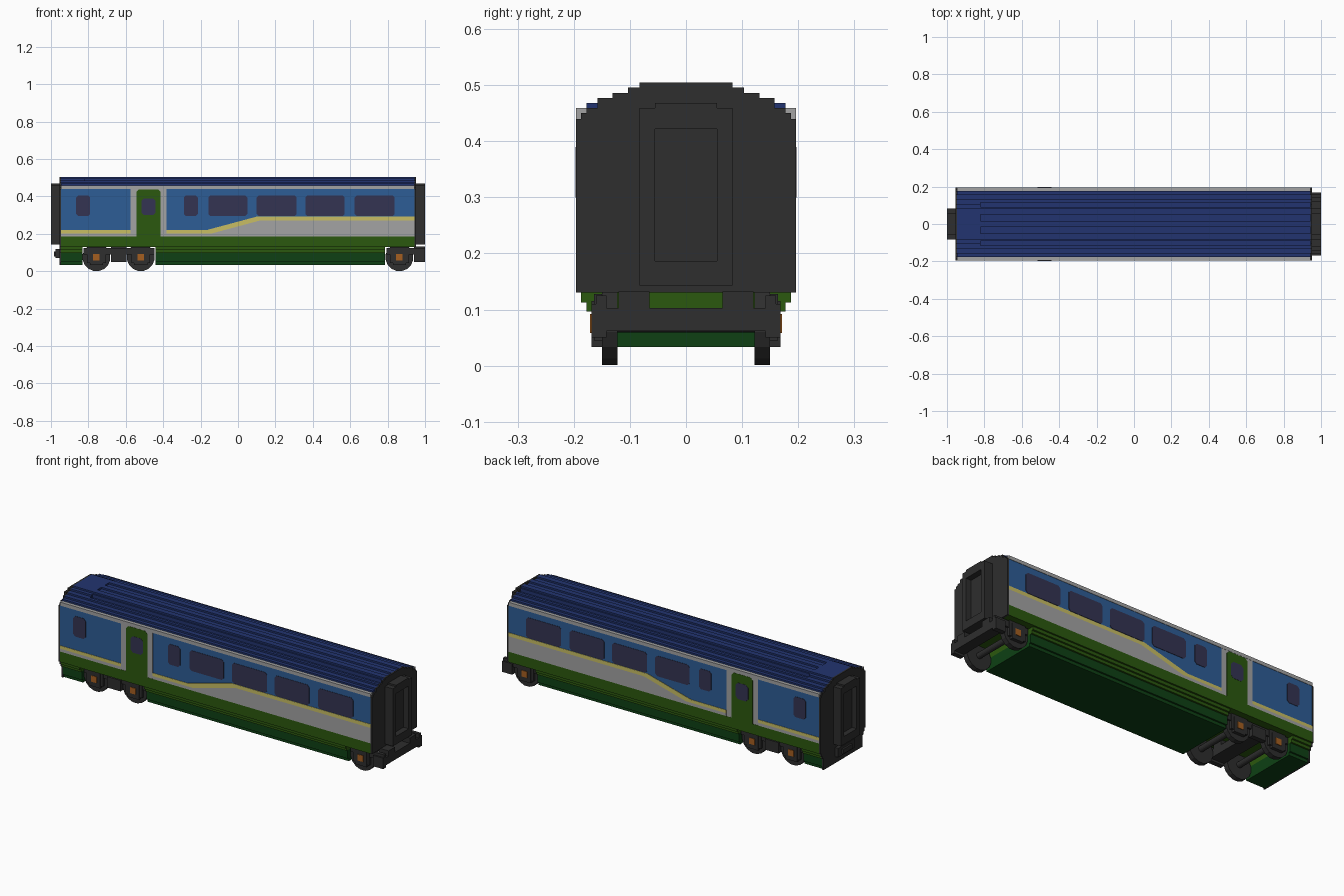
import bpy, bmesh, math
from mathutils import Matrix

cube = bpy.data.objects.get("Cube")
if cube:
    bpy.data.objects.remove(cube, do_unlink=True)


def material(name, r, g, b):
    lin = [((c / 255 + 0.055) / 1.055) ** 2.4 for c in (r, g, b)]
    m = bpy.data.materials.new(name)
    m.use_nodes = True
    m.diffuse_color = (*lin, 1)
    m.node_tree.nodes["Principled BSDF"].inputs["Base Color"].default_value = (*lin, 1)
    return m


BLUE = material("side blue", 45, 93, 150)
NAVY = material("roof navy", 34, 52, 112)
GREEN = material("door green", 43, 88, 14)
DARK_GREEN = material("skirt dark green", 14, 64, 20)
YELLOW = material("stripe yellow", 200, 190, 100)
GREY = material("light grey", 163, 163, 163)
GLASS = material("window glass", 52, 52, 82)
DARK = material("charcoal", 46, 46, 46)
ORANGE = material("axle orange", 165, 95, 32)


def finish(name, bm, mat):
    bmesh.ops.recalc_face_normals(bm, faces=bm.faces)
    me = bpy.data.meshes.new(name)
    bm.to_mesh(me)
    bm.free()
    me.materials.append(mat)
    ob = bpy.data.objects.new(name, me)
    bpy.context.collection.objects.link(ob)
    return ob


def extrude_outline(bm, pts, shift):
    face = bm.faces.new([bm.verts.new(p) for p in pts])
    new = bmesh.ops.extrude_face_region(bm, geom=[face], use_keep_orig=True)
    verts = [g for g in new["geom"] if isinstance(g, bmesh.types.BMVert)]
    bmesh.ops.translate(bm, verts=verts, vec=shift)


def boxes(name, mat, *spans):
    """One object from boxes given as (x0, x1, y0, y1, z0, z1)."""
    bm = bmesh.new()
    for x0, x1, y0, y1, z0, z1 in spans:
        extrude_outline(bm, [(x0, y0, z0), (x1, y0, z0), (x1, y1, z0), (x0, y1, z0)], (0, 0, z1 - z0))
    return finish(name, bm, mat)


def both(*spans):
    """Repeat boxes on the other side of the car."""
    return [s for a in spans for s in (a, (a[0], a[1], -a[3], -a[2], a[4], a[5]))]


def section(name, mat, half, x0, x1):
    """Extrude a mirrored cross-section, given as (y, z) from bottom to top."""
    pts = half + [(-y, z) for y, z in reversed(half)]
    bm = bmesh.new()
    extrude_outline(bm, [(x0, y, z) for y, z in pts], (x1 - x0, 0, 0))
    return finish(name, bm, mat)


def steps(levels):
    """Stepped half profile from (half width, z0, z1) levels."""
    return [p for w, a, b in levels for p in ((w, a), (w, b))]


def plates(name, mat, outlines, y):
    """Thin (x, z) panels on both sides, with the outer face at y."""
    bm = bmesh.new()
    for pts in outlines:
        for s in (1, -1):
            extrude_outline(bm, [(x, s * y, z) for x, z in pts], (0, -s * 0.006, 0))
    return finish(name, bm, mat)


def rect(x0, x1, z0, z1, c=0.0, low=True):
    """Rectangle with cut corners."""
    if not c:
        return [(x0, z0), (x1, z0), (x1, z1), (x0, z1)]
    top = [(x1, z1 - c), (x1 - c, z1), (x0 + c, z1), (x0, z1 - c)]
    if not low:
        return [(x0, z0), (x1, z0)] + top
    return [(x0, z0 + c), (x0 + c, z0), (x1 - c, z0), (x1, z0 + c)] + top


# Body shell
L, R = -0.946, 0.943
boxes("body_lower", GREEN, (L, R, -0.196, 0.196, 0.13, 0.187))
boxes("body_upper", BLUE, (L, R, -0.194, 0.194, 0.187, 0.44))
boxes("gutter_band", GREY, (L, R, -0.196, 0.196, 0.44, 0.459))

# Roof, plain at the door end and ribbed along the rest
ROOF = steps([(0.177, 0.459, 0.468), (0.158, 0.468, 0.477), (0.131, 0.477, 0.486),
              (0.103, 0.486, 0.496), (0.083, 0.496, 0.505)])
RIBBED = ROOF[:5] + [(0.131, 0.486), (0.115, 0.486), (0.115, 0.477), (0.092, 0.477), (0.092, 0.496),
                     (0.083, 0.496), (0.083, 0.505), (0.052, 0.505), (0.052, 0.496),
                     (0.015, 0.496), (0.015, 0.505)]
section("roof_plain", NAVY, ROOF, L, -0.82)
section("roof_ribbed", NAVY, RIBBED, -0.82, R)

# End walls
UPPER = [(0.196, 0.13, 0.44), (0.187, 0.44, 0.45), (0.177, 0.45, 0.459), (0.158, 0.459, 0.477),
         (0.131, 0.477, 0.486), (0.103, 0.486, 0.496), (0.083, 0.496, 0.505)]
LOWER = [(0.168, 0.033, 0.097), (0.177, 0.097, 0.113), (0.187, 0.113, 0.13)]
section("end_wall_bogie", DARK, steps(UPPER), R, 0.952)
section("end_wall_skirted", DARK, steps(LOWER + UPPER), -0.955, L)

# Stepped skirts under the floor
for name, x0, x1 in (("end", L, -0.832), ("main", -0.44, 0.785)):
    section(name + "_skirt_top", GREEN, steps(LOWER[1:]), x0, x1)
    section(name + "_skirt", DARK_GREEN, steps([(0.159, 0.033, 0.05), (0.168, 0.05, 0.097)]), x0, x1)

# Livery: grey lower panel and yellow stripe that rises past the door
plates("grey_panel", GREY, [
    rect(L, -0.575, 0.187, 0.203),
    [(-0.382, 0.187), (R, 0.187), (R, 0.272), (0.12, 0.272), (-0.136, 0.203), (-0.382, 0.203)]], 0.196)
plates("yellow_stripe", YELLOW, [
    rect(L, -0.575, 0.203, 0.22),
    [(-0.382, 0.203), (-0.136, 0.203), (0.12, 0.272), (R, 0.272),
     (R, 0.292), (0.10, 0.292), (-0.168, 0.22), (-0.382, 0.22)]], 0.196)

# Doors and windows
plates("door_frame", GREY, [rect(-0.575, -0.382, 0.187, 0.44)], 0.195)
plates("door", GREEN, [rect(-0.543, -0.414, 0.187, 0.438, 0.014, False)], 0.196)
plates("door_window", GLASS, [rect(-0.516, -0.44, 0.30, 0.39, 0.014)], 0.197)
plates("windows", GLASS, [rect(a, b, 0.294, 0.406, 0.012) for a, b in (
    (-0.865, -0.79), (-0.29, -0.215), (-0.158, 0.05), (0.10, 0.313), (0.36, 0.57), (0.623, 0.837))], 0.196)

# Gangways: hollow frame around a recessed door
for name, x0, x1, back in (("left", 0.952, 1.0, (0.952, 0.968)), ("right", -1.0, -0.955, (-0.971, -0.955))):
    boxes(name + "_gangway", DARK,
          *both((x0, x1, 0.055, 0.083, 0.143, 0.459)),
          (x0, x1, -0.055, 0.055, 0.422, 0.468),
          (x0, x1, -0.055, 0.055, 0.143, 0.187),
          (*back, -0.055, 0.055, 0.187, 0.422))

# Coupler at the skirted end
boxes("coupler", DARK, (-0.975, -0.955, -0.07, 0.07, 0.07, 0.12), (-0.985, -0.975, -0.04, 0.04, 0.08, 0.105))


def bogie(name, x0, x1, axles, mid):
    """Side frames, cross beams, axle boxes, wheels and axles."""
    parts = both((x0, x1, 0.142, 0.16, 0.09, 0.125), (mid[0], mid[1], 0.142, 0.168, 0.05, 0.11))
    parts += [(mid[0], mid[1], -0.142, 0.142, 0.062, 0.103)]
    parts += both((mid[0], mid[1], 0.065, 0.12, 0.103, 0.132))
    for x in axles:
        parts += both((x - 0.05, x + 0.05, 0.15, 0.164, 0.045, 0.128),
                      (x - 0.035, x + 0.035, 0.15, 0.168, 0.033, 0.115))
    boxes(name + "_frame", DARK, *parts)
    boxes(name + "_axle_caps", ORANGE, *[b for x in axles for b in both(
        (x - 0.017, x + 0.017, 0.16, 0.171, 0.058, 0.092))])
    bm = bmesh.new()
    for x in axles:
        for y, r, d in ((-0.136, 0.075, 0.028), (0.136, 0.075, 0.028), (0, 0.016, 0.27)):
            bmesh.ops.create_cone(bm, cap_ends=True, segments=16, radius1=r, radius2=r, depth=d,
                                  matrix=Matrix.Translation((x, y, 0.075)) @ Matrix.Rotation(math.pi / 2, 4, "X")
                                  @ Matrix.Rotation(math.pi / 16, 4, "Z"))
    finish(name + "_wheels", bm, DARK)


bogie("door_end_bogie", -0.825, -0.447, (-0.757, -0.52), (-0.68, -0.597))
bogie("shared_bogie", 0.795, 1.0, (0.863,), (0.94, 1.0))
